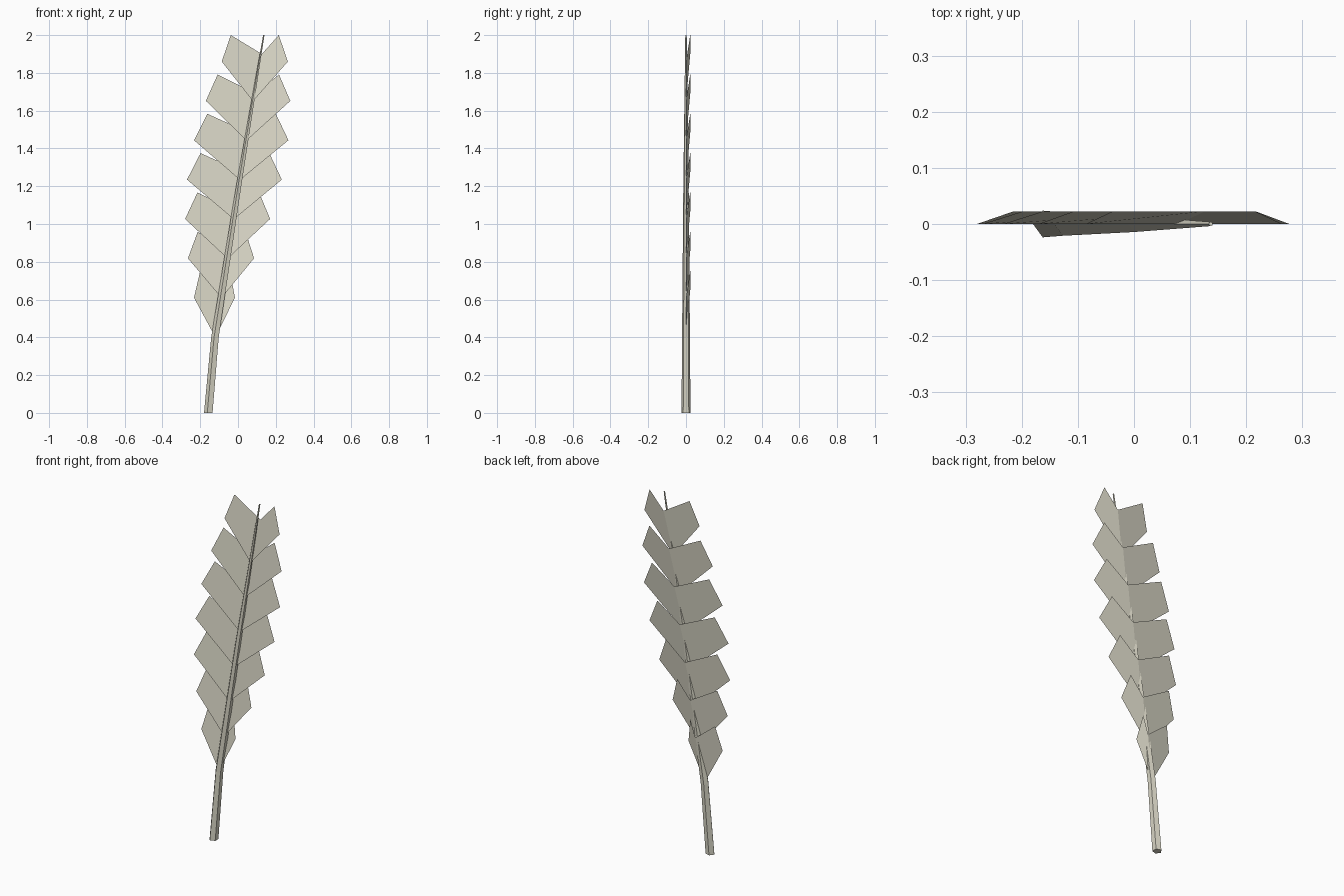
import bpy, math

if "Cube" in bpy.data.objects:
    bpy.data.objects.remove(bpy.data.objects["Cube"])

mat = bpy.data.materials.new("pale_bone")
mat.diffuse_color = (0.70, 0.68, 0.57, 1)
mat.use_nodes = True
mat.node_tree.nodes["Principled BSDF"].inputs["Base Color"].default_value = mat.diffuse_color

def make(name, verts, faces):
    me = bpy.data.meshes.new(name)
    me.from_pydata(verts, [], faces)
    me.materials.append(mat)
    ob = bpy.data.objects.new(name, me)
    bpy.context.collection.objects.link(ob)
    return ob

# Centre line of the quill: x, z, radius
RINGS = [(-0.155, 0.0, 0.025), (-0.12, 0.4, 0.022),
         (0.005, 1.2, 0.015), (0.137, 2.0, 0.004)]

def shaft_x(z):
    for (x0, z0, _), (x1, z1, _) in zip(RINGS, RINGS[1:]):
        if z <= z1:
            return x0 + (x1 - x0) * (z - z0) / (z1 - z0)
    return RINGS[-1][0]

# Quill: tapered five-sided tube with one corner facing -x
N = 5
verts, faces = [], []
for x, z, r in RINGS:
    for i in range(N):
        a = math.pi + 2 * math.pi * i / N
        verts.append((x + r * math.cos(a), r * math.sin(a), z))
for k in range(len(RINGS) - 1):
    for i in range(N):
        j = (i + 1) % N
        faces.append((k * N + i, k * N + j, (k + 1) * N + j, (k + 1) * N + i))
faces.append(tuple(reversed(range(N))))
faces.append(tuple(range(len(verts) - N, len(verts))))
make("quill", verts, faces)

# Vanes: overlapping thin plates tilted backwards, outer corner x from bottom to top
OUTER = {
    "left": ([-0.233, -0.265, -0.28, -0.27, -0.233, -0.17, -0.086], 0.71),
    "right": ([-0.016, 0.085, 0.17, 0.232, 0.267, 0.277, 0.264], 0.74),
}
STEP, BACK = 1.25 / 6, 0.0225
for side, (xs, ratio) in OUTER.items():
    verts, faces = [], []
    for k, bx in enumerate(xs):
        z = 0.4 + k * STEP
        ax = shaft_x(z)
        verts += [(ax, 0, z), (bx, 0, z + 0.21),
                  (ax + (bx - ax) * ratio, BACK, z + 0.35),
                  (shaft_x(z + 0.25) + 0.006, BACK, z + 0.25)]
        f = [4 * k + i for i in range(4)]
        faces.append(f if side == "right" else f[::-1])
    make(side + "_vane", verts, faces)
